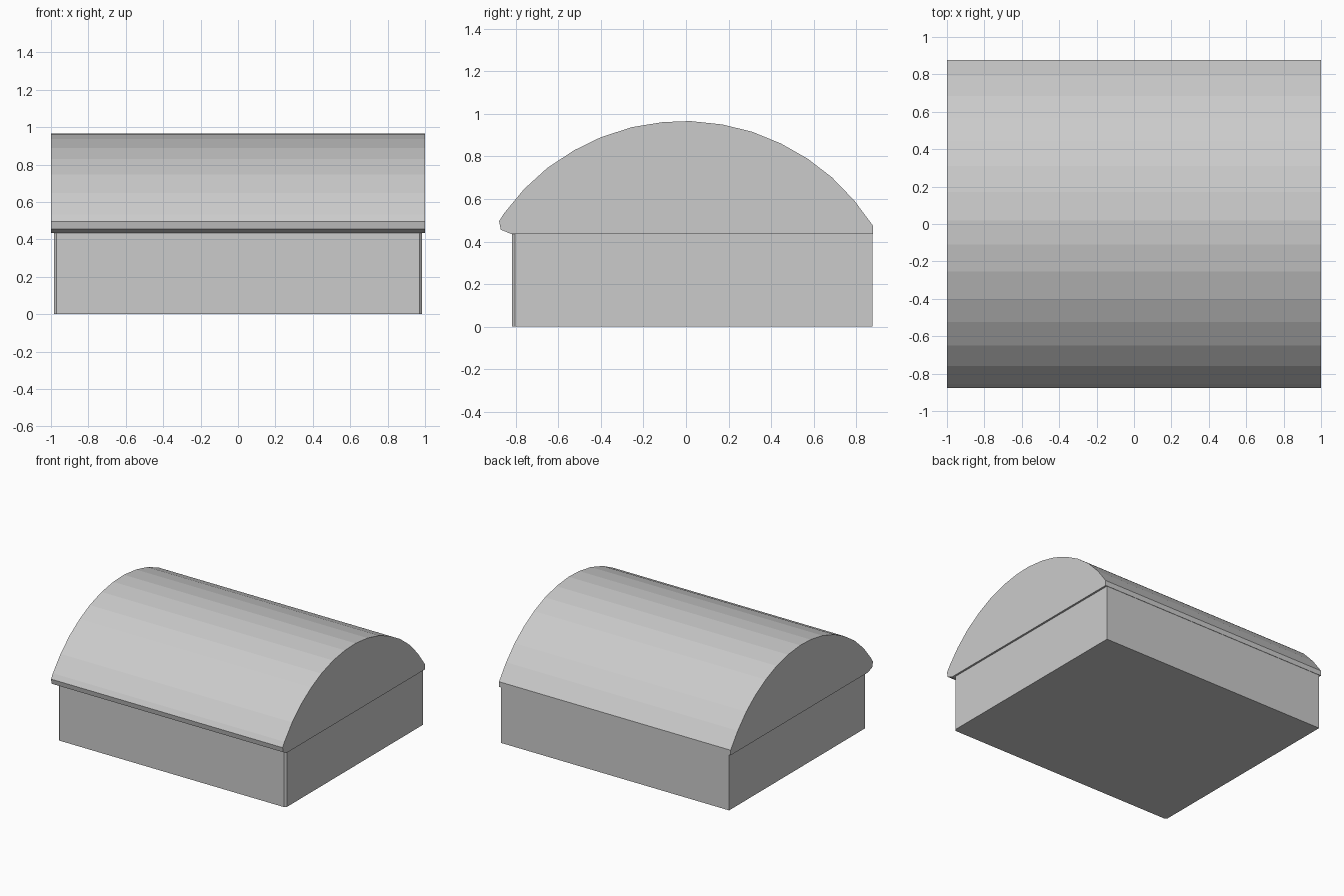
import bpy

if "Cube" in bpy.data.objects:
    bpy.data.objects.remove(bpy.data.objects["Cube"])

grey = bpy.data.materials.new("light grey")
grey.diffuse_color = (0.6, 0.6, 0.6, 1)
grey.use_nodes = True
grey.node_tree.nodes["Principled BSDF"].inputs["Base Color"].default_value = grey.diffuse_color


def prism(name, outline, place, low, high):
    """Extrude a closed 2D outline between two levels along one axis."""
    n = len(outline)
    verts = [place(a, b, t) for t in (low, high) for a, b in outline]
    faces = [list(range(n))[::-1], list(range(n, 2 * n))]
    faces += [[i, (i + 1) % n, n + (i + 1) % n, n + i] for i in range(n)]
    mesh = bpy.data.meshes.new(name)
    mesh.from_pydata(verts, [], faces)
    mesh.materials.append(grey)
    obj = bpy.data.objects.new(name, mesh)
    bpy.context.collection.objects.link(obj)
    return obj


# Box base, with small chamfers on the two front corners
W, FRONT, BACK, C, SEAM = 0.985, -0.818, 0.875, 0.015, 0.435
base = [(-W + C, FRONT), (W - C, FRONT), (W, FRONT + C), (W, BACK),
        (-W, BACK), (-W, FRONT + C)]
prism("box_base", base, lambda x, y, z: (x, y, z), 0, SEAM)

# Arched lid: side profile (y, z) with a rounded front lip
lid = [(-0.82, SEAM), (0.878, SEAM), (0.878, 0.475),
       (0.79, 0.593), (0.685, 0.702), (0.57, 0.79), (0.445, 0.861),
       (0.31, 0.916), (0.17, 0.95), (0.02, 0.966), (-0.11, 0.961),
       (-0.255, 0.937), (-0.4, 0.89), (-0.525, 0.829), (-0.65, 0.747),
       (-0.76, 0.647), (-0.855, 0.532), (-0.878, 0.495), (-0.87, 0.456)]
prism("arched_lid", lid, lambda y, z, x: (x, y, z), -1, 1)
